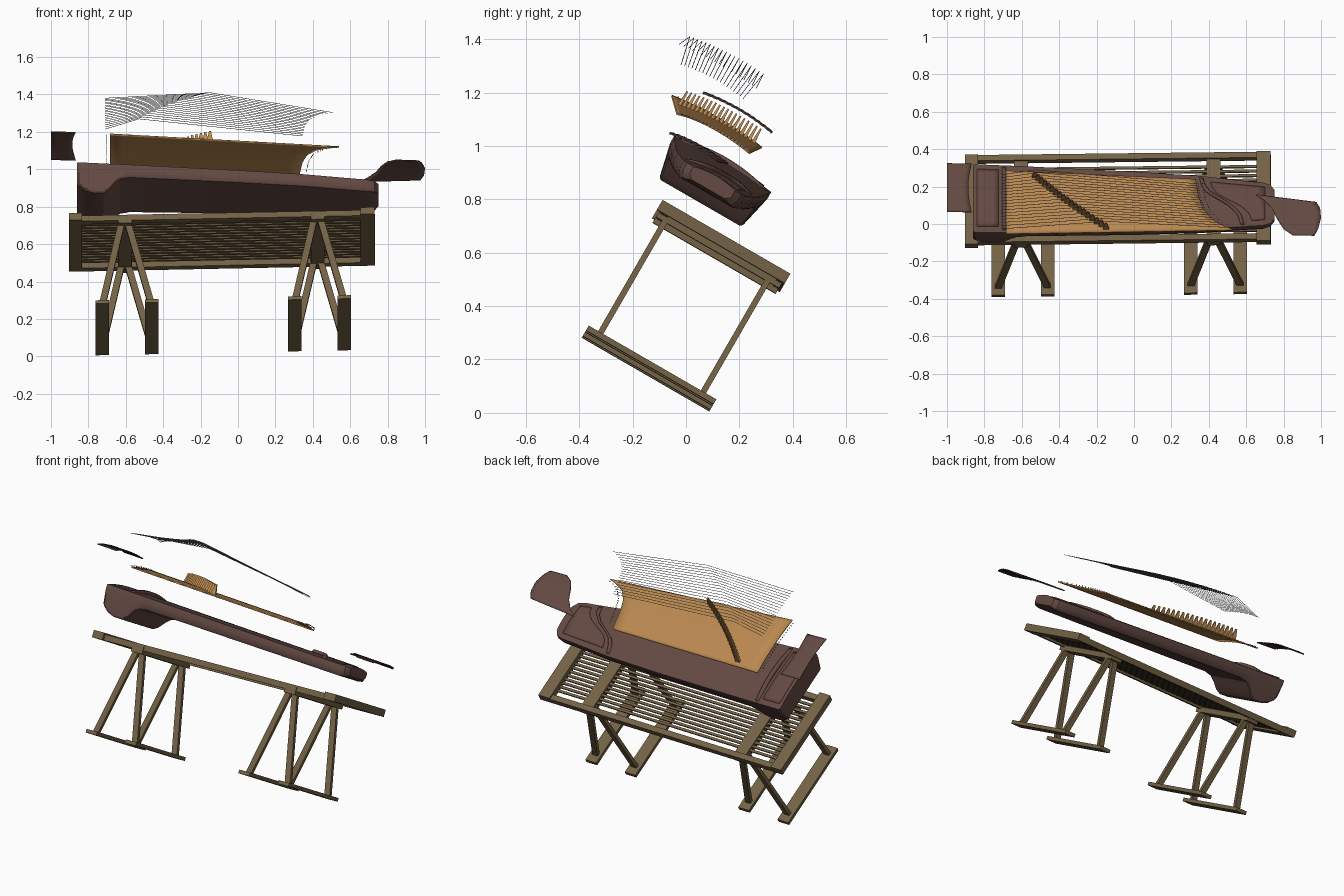
import bpy, bmesh, math
from mathutils import Matrix, Vector

if "Cube" in bpy.data.objects:
    bpy.data.objects.remove(bpy.data.objects["Cube"])

TILT = Matrix.Rotation(math.radians(-30), 4, 'X')
STAND = TILT @ Matrix.Rotation(math.radians(-1.33), 4, 'Y')
SLOPE = Matrix.Identity(4)
SLOPE[2][0] = -0.04
INST = TILT @ SLOPE


def mat(name, col):
    m = bpy.data.materials.new(name)
    m.diffuse_color = (*col, 1)
    m.use_nodes = True
    m.node_tree.nodes["Principled BSDF"].inputs["Base Color"].default_value = m.diffuse_color
    return m


DARK = mat("dark red brown wood", (0.128, 0.068, 0.056))
OLIVE = mat("olive brown wood", (0.17, 0.121, 0.06))
TAN = mat("golden soundboard wood", (0.49, 0.25, 0.08))
STEEL = mat("grey string", (0.17, 0.17, 0.18))


def make(name, verts, faces, frame, material, smooth=False):
    me = bpy.data.meshes.new(name)
    me.from_pydata([frame @ Vector(v) for v in verts], [], faces)
    bm = bmesh.new()
    bm.from_mesh(me)
    if not smooth or smooth == 'solid':
        bmesh.ops.recalc_face_normals(bm, faces=bm.faces)
    bm.to_mesh(me)
    bm.free()
    me.materials.append(material)
    ob = bpy.data.objects.new(name, me)
    bpy.context.collection.objects.link(ob)
    if smooth:
        bpy.context.view_layer.objects.active = ob
        bpy.ops.object.select_all(action='DESELECT')
        ob.select_set(True)
        bpy.ops.object.shade_smooth_by_angle(angle=math.radians(30))
    return ob


def blocks(name, items, frame, material):
    """Each item: bottom centre, top centre, bottom half size, top half size."""
    vs, fs = [], []
    for p, q, a, b in items:
        n = len(vs)
        for c, h in ((p, a), (q, b)):
            vs += [(c[0] + sx * h[0], c[1] + sy * h[1], c[2])
                   for sx, sy in ((-1, -1), (1, -1), (1, 1), (-1, 1))]
        fs += [[n + k for k in f] for f in ((3, 2, 1, 0), (4, 5, 6, 7), (0, 1, 5, 4),
                                            (1, 2, 6, 5), (2, 3, 7, 6), (3, 0, 4, 7))]
    return make(name, vs, fs, frame, material)


def bar(u0, u1, v0, v1, w0, w1):
    u, v, h = (u0 + u1) / 2, (v0 + v1) / 2, ((u1 - u0) / 2, (v1 - v0) / 2)
    return ((u, v, w0), (u, v, w1), h, h)


def interp(x, pts):
    if x <= pts[0][0]:
        return pts[0][1]
    for (a, p), (b, q) in zip(pts, pts[1:]):
        if x <= b:
            return p + (q - p) * (x - a) / (b - a)
    return pts[-1][1]


def sheet(name, left, right, front, back, w0, sag, thick, material, nu=10, nt=14, rib=0):
    """Arched board, t runs front to back, thickened downwards."""
    vs, fs = [], []
    for j in range(nt + 1):
        t = j / nt
        for i in range(nu + 1):
            u = left(t) + (right(t) - left(t)) * i / nu
            v = front(u) + (back(u) - front(u)) * t
            vs.append((u, v, w0 + sag * (1 - (2 * t - 1) ** 2) + rib * (j % 2)))
    for j in range(nt):
        for i in range(nu):
            k = j * (nu + 1) + i
            fs.append((k, k + 1, k + nu + 2, k + nu + 1))
    ob = make(name, vs, fs, INST, material, smooth=True)
    m = ob.modifiers.new("thickness", 'SOLIDIFY')
    m.thickness, m.offset = thick, -1
    return ob


def const(c):
    return lambda _: c


# ---------- stand ----------
V0, V1 = -0.475, 0.078
blocks("table_end_boards", [bar(-0.89, -0.82, V0, V1, 0.588, 0.63),
                            bar(0.67, 0.745, V0, V1, 0.588, 0.63)], STAND, OLIVE)
blocks("table_side_rails", [bar(-0.82, 0.67, V0 + 0.015, V0 + 0.05, 0.588, 0.622),
                            bar(-0.82, 0.67, V1 - 0.035, V1, 0.588, 0.622)], STAND, OLIVE)
blocks("table_slats", [bar(-0.82, 0.67, v - 0.0075, v + 0.0075, 0.598, 0.606)
                       for v in [-0.395 + 0.0281 * i for i in range(15)]], STAND, OLIVE)
blocks("cross_boards", [bar(c - 0.037, c + 0.037, V0 + 0.01, V1 - 0.01, 0.568, 0.612)
                        for c in (-0.59, 0.44)], STAND, OLIVE)
feet, legs = [], []
for c in (-0.5925, 0.4375):
    for s in (-1, 1):
        f = c + s * 0.1325
        feet.append(bar(f - 0.036, f + 0.036, V0 - 0.004, V1 - 0.005, 0.066, 0.087))
        for v in (-0.427, 0.017):
            legs.append(((f, v, 0.08), (c + s * 0.02, v, 0.575), (0.018, 0.011), (0.018, 0.011)))
blocks("feet", feet, STAND, OLIVE)
blocks("legs", legs, STAND, OLIVE)

# ---------- instrument body: lofted hull with a deep foot at the left ----------
VC, W, SAG = -0.347, 0.842, 0.014
HW = [(-0.86, 0.204), (-0.85, 0.21), (-0.6, 0.204), (0, 0.184), (0.35, 0.166),
      (0.6, 0.14), (0.69, 0.132), (0.73, 0.118), (0.75, 0.09)]
DEPTH = [(-0.86, 0.115), (-0.85, 0.125), (-0.82, 0.15), (-0.78, 0.163), (-0.72, 0.163), (-0.69, 0.145),
         (-0.66, 0.108), (-0.63, 0.08), (-0.58, 0.068), (0.3, 0.063), (0.69, 0.062), (0.73, 0.056), (0.75, 0.045)]
stations = sorted({u for u, _ in HW + DEPTH})
vs, fs, N = [], [], 0
for u in stations:
    h, d = interp(u, HW), interp(u, DEPTH)
    b = h - 0.01 - 0.2 * max(0, d - 0.075)
    ring = [(h * x, SAG * (1 - x * x)) for x in [-1 + i / 6 for i in range(13)]]
    ring += [(h, -0.03), (b, -d + 0.008), (b - 0.008, -d)]
    ring += [(-b + 0.008, -d), (-b, -d + 0.008), (-h, -0.03)]
    N = len(ring)
    vs += [(u, VC + y, W + z) for y, z in ring]
for s in range(len(stations) - 1):
    for i in range(N):
        j = (i + 1) % N
        fs.append((s * N + i, s * N + j, s * N + N + j, s * N + N + i))
fs += [list(range(N)), list(range(len(vs) - N, len(vs)))]
make("body", vs, fs, INST, DARK, smooth='solid')

# S-shaped right end of the soundboard and of the ridge, front to back
CURVE = [(0, 0.54), (0.08, 0.48), (0.2, 0.42), (0.4, 0.37), (0.65, 0.345), (1, 0.33)]
RIDGE = [(0, 0.57), (0.2, 0.555), (0.4, 0.51), (0.55, 0.45), (0.7, 0.385), (0.85, 0.36), (1, 0.35)]


def s_end(t):
    return interp(t, CURVE)


def ridge(t):
    return interp(t, RIDGE)


def on_body(name, left, right, k, lift, thick, nu=4):
    sheet(name, left, right, lambda u: VC - k * interp(u, HW), lambda u: VC + k * interp(u, HW),
          W + SAG * (1 - k * k) + lift, SAG * k * k, thick, DARK, nu=nu)


sheet("left_nut", const(-0.705), const(-0.685), const(VC - 0.195), const(VC + 0.195),
      W + 0.004, 0.03, 0.03, DARK, nu=1)
on_body("left_end_panel", const(-0.84), const(-0.725), 0.84, 0.005, 0.01)
sheet("curved_nut", ridge, lambda t: ridge(t) + 0.02, lambda u: VC - 0.92 * interp(u, HW),
      lambda u: VC + 0.92 * interp(u, HW), W + 0.005, 0.026, 0.026, DARK, nu=1)
on_body("tail_panel", lambda t: ridge(t) + 0.06, const(0.7), 0.78, 0.004, 0.01, 6)

# ---------- soundboard ----------
SB_W, SB_SAG = 0.978, 0.014
FRONT = [(-0.69, -0.641), (0.54, -0.59)]
BACK = [(-0.69, -0.25), (0.54, -0.285)]


def sb_front(u):
    return interp(u, FRONT)


def sb_back(u):
    return interp(u, BACK)


sheet("soundboard", const(-0.685), s_end, sb_front, sb_back, SB_W, SB_SAG, 0.007, TAN, nu=16, nt=20)


def board(u, t, lift=0):
    return (u, sb_front(u) + (sb_back(u) - sb_front(u)) * t,
            SB_W + SB_SAG * (1 - (2 * t - 1) ** 2) + lift)


# ---------- bridges, pins and strings ----------
COUNT, TALL = 19, 0.058
bridges, pins = [], []
cu = bpy.data.curves.new("strings", 'CURVE')
cu.dimensions, cu.bevel_depth, cu.bevel_resolution = '3D', 0.0014, 0
RISE = Vector((0, 0, 0.19))
for i in range(COUNT):
    k = i / (COUNT - 1)
    t = 0.06 + 0.85 * k
    ub, ur = -0.15 - 0.38 * k - 0.06 * k * (1 - k), s_end(t) + 0.012
    bridges.append((board(ub, t, -0.002), board(ub, t, TALL), (0.016, 0.007), (0.005, 0.003)))
    for u in (-0.705, ur + 0.02):
        pins.append((board(u, t, -0.003), board(u, t, 0.003), (0.002, 0.002), (0.002, 0.002)))
    sp = cu.splines.new('POLY')
    sp.points.add(2)
    for p, c in zip(sp.points, (board(-0.71, t, 0.008), board(ub, t, TALL + 0.018), board(ur, t, -0.006))):
        p.co = (*(INST @ Vector(c) + RISE), 1)
blocks("bridges", bridges, INST, TAN)
blocks("string_pins", pins, INST, STEEL)
cu.materials.append(STEEL)
bpy.context.collection.objects.link(bpy.data.objects.new("strings", cu))

# ---------- ribbed end covers ----------
sheet("left_cover", const(-1.0), lambda t: -0.868 - 0.018 * math.sin(math.pi * t),
      const(-0.545), const(-0.245), 1.035, 0.013, 0.005, DARK, nu=4, nt=24, rib=0.002)
TIP = [(0, 0.85), (0.15, 0.8), (0.4, 0.765), (0.65, 0.74), (0.85, 0.7), (1, 0.65)]
TAIL = [(0, 0.965), (0.2, 0.985), (0.5, 1.0), (0.8, 0.995), (1, 0.975)]
sheet("right_cover", lambda t: interp(t, TIP), lambda t: interp(t, TAIL),
      const(-0.578), lambda u: interp(u, [(0.65, -0.33), (0.98, -0.37)]),
      0.915, 0.011, 0.005, DARK, nu=8, nt=20, rib=0.002)
